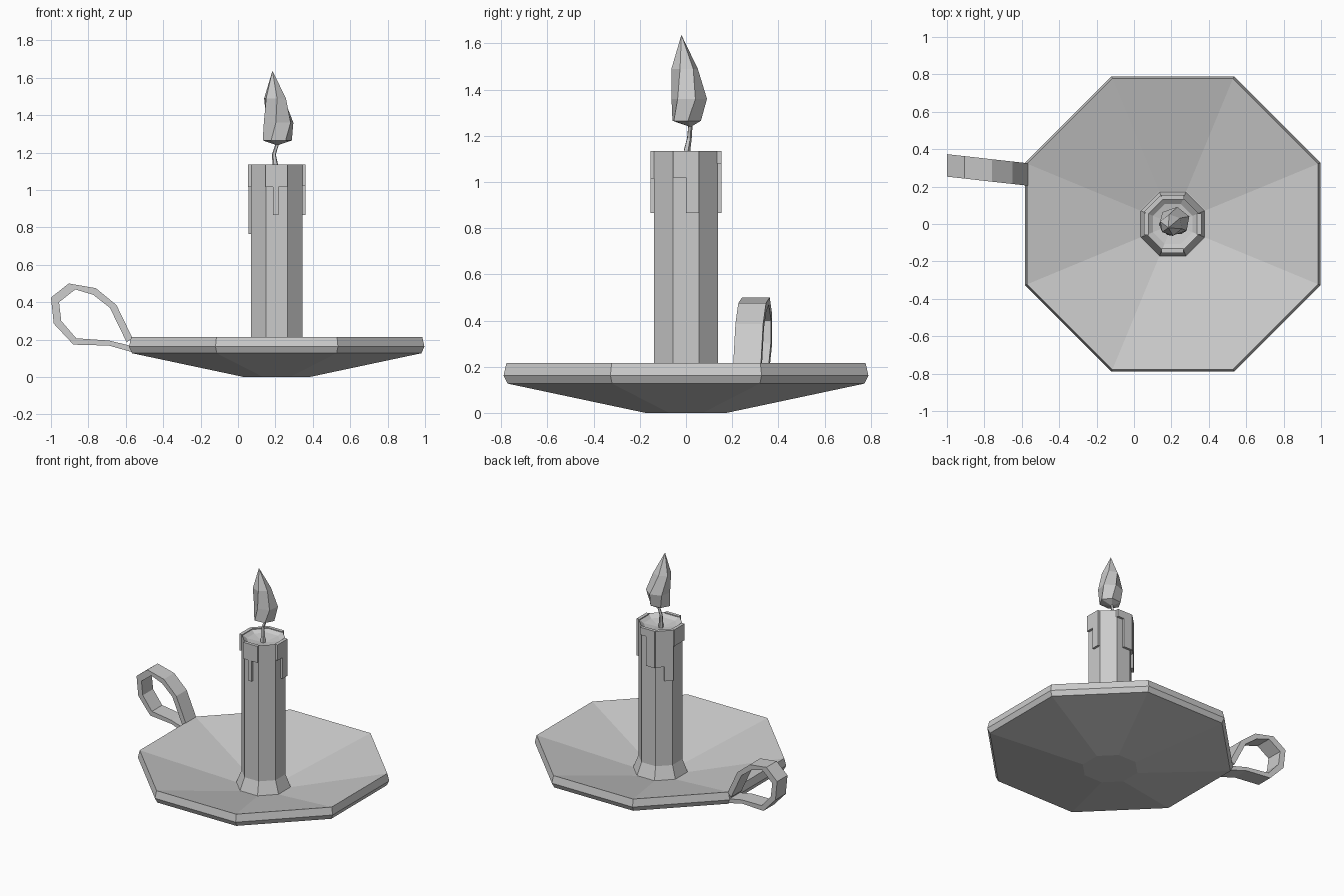
import bpy, bmesh
from math import cos, sin, radians, pi
from mathutils import Vector

if "Cube" in bpy.data.objects:
    bpy.data.objects.remove(bpy.data.objects["Cube"])

CX = 0.207  # axis of the dish and candle


def mesh_object(name, rings, close=False):
    """Skin a list of vertex rings; a one-point ring becomes a tip."""
    bm = bmesh.new()
    rows = [[bm.verts.new(p) for p in ring] for ring in rings]
    pairs = list(zip(rows, rows[1:]))
    if close:
        pairs.append((rows[-1], rows[0]))
    for a, b in pairs:
        n = max(len(a), len(b))
        for i in range(n):
            j = (i + 1) % n
            quad = [a[i % len(a)], a[j % len(a)], b[j % len(b)], b[i % len(b)]]
            bm.faces.new(list(dict.fromkeys(quad)))
    if not close:
        for row in (rows[0], rows[-1]):
            if len(row) > 2:
                bm.faces.new(row)
    bmesh.ops.recalc_face_normals(bm, faces=bm.faces)
    me = bpy.data.meshes.new(name)
    bm.to_mesh(me)
    bm.free()
    ob = bpy.data.objects.new(name, me)
    bpy.context.collection.objects.link(ob)
    return ob


def ring(rx, z, ry=None, cx=CX, cy=0.0, n=8, turn=22.5):
    ry = rx if ry is None else ry
    if rx == 0:
        return [(cx, cy, z)]
    return [(cx + rx * cos(radians(turn) + 2 * pi * i / n),
             cy + ry * sin(radians(turn) + 2 * pi * i / n), z) for i in range(n)]


# Octagonal dish with a sunken floor
mesh_object("dish", [ring(r, z) for r, z in [
    (0.19, 0), (0.837, 0.127), (0.855, 0.162), (0.842, 0.215), (0.19, 0.05), (0, 0.05)]])

# Candle with flared foot and hollowed top
mesh_object("candle", [ring(r, z) for r, z in [
    (0.187, 0.045), (0.149, 0.14), (0.149, 1.135), (0.115, 1.11), (0, 1.09)]])


# Wax drips: face angle, tangent range, lower edge
def drip(angle, u0, u1, z0, depth=0.016):
    a = radians(angle)
    out, tan = Vector((cos(a), sin(a), 0)), Vector((-sin(a), cos(a), 0))
    centre = Vector((CX, 0, 0))

    def section(z):
        return [centre + out * d + tan * u + Vector((0, 0, z))
                for d, u in ((0.13, u0), (0.138 + depth, u0), (0.138 + depth, u1), (0.13, u1))]
    mesh_object("wax_drip", [section(z0), section(1.135)])


for args in [(0, -0.057, 0.0, 1.02), (0, 0.0, 0.057, 0.865),
             (-90, -0.06, -0.02, 1.015), (-90, -0.02, 0.01, 0.865), (-90, 0.01, 0.057, 1.015),
             (180, -0.06, 0.06, 1.015),
             (90, -0.06, -0.01, 1.08), (90, -0.01, 0.06, 0.865),
             (135, -0.06, 0.0, 0.87), (135, 0.0, 0.06, 0.765)]:
    drip(*args)

# Bent wick
mesh_object("wick", [ring(r, z, cx=x, cy=y, n=5) for x, y, z, r in [
    (0.203, 0.0, 1.08, 0.018), (0.199, 0.004, 1.14, 0.015), (0.192, 0.014, 1.19, 0.011),
    (0.208, 0.018, 1.24, 0.010), (0.21, 0.018, 1.27, 0.009)]])

# Faceted, slightly twisted flame
mesh_object("flame", [
    ring(0, 1.238, cx=0.21, cy=0.02),
    ring(0.078, 1.265, 0.068, 0.210, 0.003, 6, 5),
    ring(0.084, 1.36, 0.078, 0.217, 0.014, 6, 20),
    ring(0.062, 1.49, 0.058, 0.198, -0.006, 6, 40),
    ring(0, 1.637, cx=0.184, cy=-0.02)])

# Handle: flat band bent in a loop
outer = [(-0.565, 0.21), (-0.65, 0.385), (-0.76, 0.475), (-0.905, 0.50), (-1.0, 0.425),
         (-0.985, 0.285), (-0.88, 0.173), (-0.69, 0.168), (-0.555, 0.13)]
inner = [(-0.595, 0.185), (-0.685, 0.37), (-0.775, 0.44), (-0.87, 0.468), (-0.957, 0.40),
         (-0.945, 0.30), (-0.865, 0.207), (-0.69, 0.195), (-0.565, 0.165)]


def band_y(x, side):
    return 0.265 + 0.115 * min(1, (-0.57 - x) / 0.43) * 0.42 + side * 0.06


mesh_object("handle", [
    [(p[0], band_y(p[0], s), p[1]) for p, s in ((o, -1), (o, 1), (i, 1), (i, -1))]
    for o, i in zip(outer, inner)])
